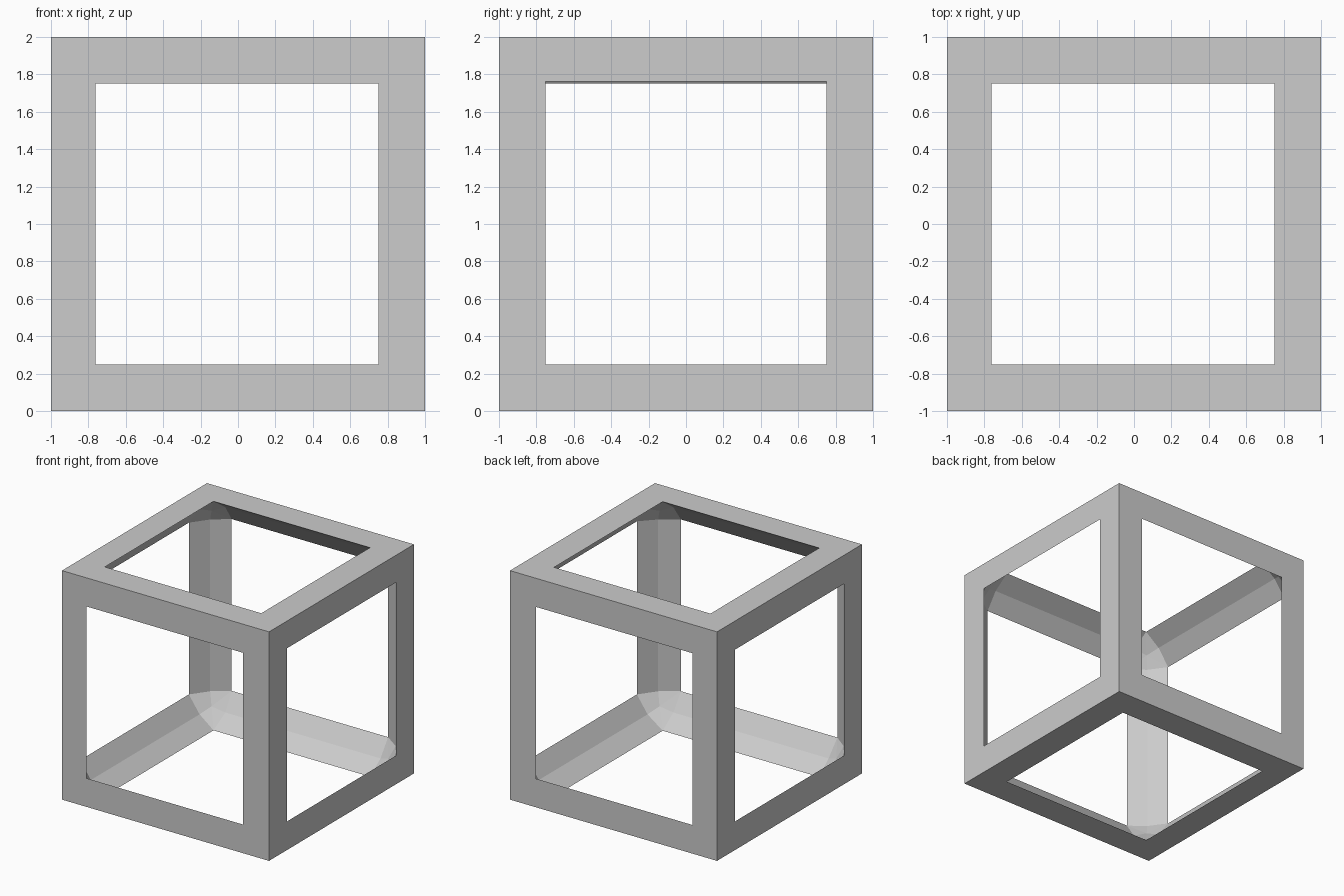
import bpy, bmesh
from itertools import product

cube = bpy.data.objects.get("Cube")
if cube:
    bpy.data.objects.remove(cube, do_unlink=True)

WIDTH = 0.25     # beam width on the outer faces
NARROW = 0.238   # slightly slimmer margin on two sides
VALLEY = 0.104   # depth of the shallow valley inside each beam
CORE = 0.146     # depth of the corner gusset centre

grey = bpy.data.materials.new("mid_grey")
grey.use_nodes = True
colour = (0.604, 0.604, 0.604, 1)
grey.diffuse_color = colour
grey.node_tree.nodes["Principled BSDF"].inputs["Base Color"].default_value = colour

bm = bmesh.new()


def corner_points(signs):
    """Outer corner, face insets, valley ends and gusset centre of one corner."""
    def vert(depth):
        p = [s * (1 - d) for s, d in zip(signs, depth)]
        return bm.verts.new((p[0], p[1], p[2] + 1))

    left_margin = NARROW if signs[0] < 0 else WIDTH
    top_margin = NARROW if signs[0] > 0 and signs[2] > 0 else WIDTH
    inset = [vert((0, WIDTH, top_margin)),
             vert((left_margin, 0, WIDTH)),
             vert((left_margin, WIDTH, 0))]
    valley = [vert([WIDTH if i == axis else VALLEY for i in range(3)])
              for axis in range(3)]
    return {"outer": vert((0, 0, 0)), "inset": inset,
            "valley": valley, "core": vert((CORE, CORE, CORE))}


corners = {s: corner_points(s) for s in product((-1, 1), repeat=3)}

# Corner gussets: a fan of triangles around each centre
for c in corners.values():
    for i, j in product(range(3), repeat=2):
        if i != j:
            bm.faces.new((c["core"], c["inset"][i], c["valley"][j]))

# Twelve beams: two flat outer sides and two shallow inner slopes
for signs, a in corners.items():
    for axis in range(3):
        if signs[axis] > 0:
            continue
        b = corners[tuple(1 if i == axis else s for i, s in enumerate(signs))]
        for face in range(3):
            if face == axis:
                continue
            ia, ib = a["inset"][face], b["inset"][face]
            bm.faces.new((a["outer"], b["outer"], ib, ia))
            bm.faces.new((ia, ib, b["valley"][axis], a["valley"][axis]))

bmesh.ops.recalc_face_normals(bm, faces=bm.faces)
mesh = bpy.data.meshes.new("cube_frame")
bm.to_mesh(mesh)
bm.free()
mesh.materials.append(grey)
frame = bpy.data.objects.new("cube_frame", mesh)
bpy.context.collection.objects.link(frame)
